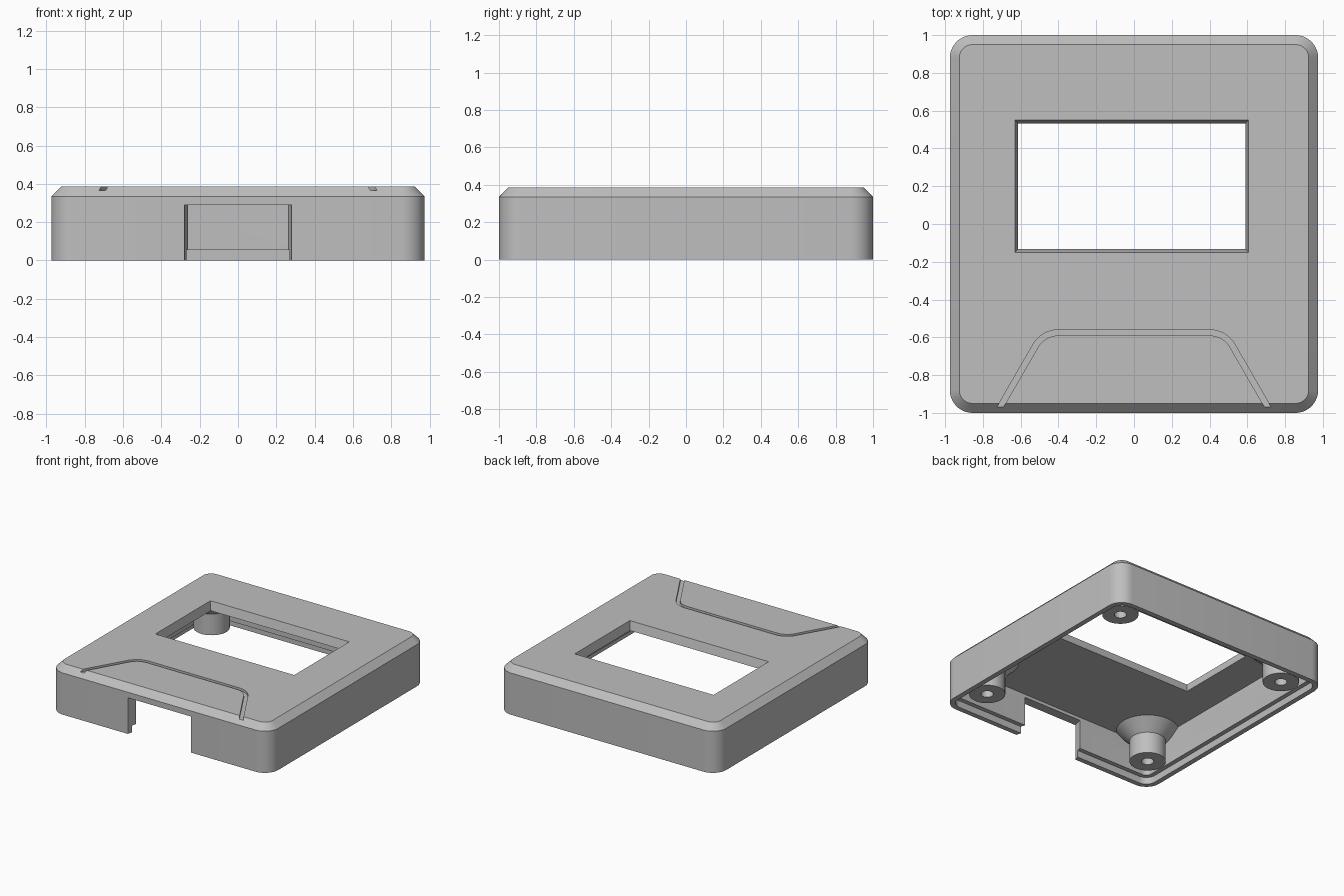
import bpy, bmesh, math
from mathutils import Vector

if "Cube" in bpy.data.objects:
    bpy.data.objects.remove(bpy.data.objects["Cube"], do_unlink=True)

WX, WY, TOP = 0.975, 1.0, 0.385     # half width, half depth, height
WALL, RIM, LEDGE, CEIL = 0.075, 0.04, 0.055, 0.315
CORNER, CHAMFER = 0.12, 0.05


def loft(name, rings):
    """Closed solid through matching rings of (points, z)."""
    bm = bmesh.new()
    loops = [[bm.verts.new((p[0], p[1], z)) for p in pts] for pts, z in rings]
    n = len(loops[0])
    for a, b in zip(loops, loops[1:]):
        for i in range(n):
            j = (i + 1) % n
            bm.faces.new((a[i], a[j], b[j], b[i]))
    bm.faces.new(loops[0][::-1])
    bm.faces.new(loops[-1])
    bmesh.ops.recalc_face_normals(bm, faces=bm.faces)
    mesh = bpy.data.meshes.new(name)
    bm.to_mesh(mesh)
    bm.free()
    ob = bpy.data.objects.new(name, mesh)
    bpy.context.collection.objects.link(ob)
    return ob


def rounded(inset, steps=10):
    """Case outline moved inwards by inset."""
    r = CORNER - inset
    pts = []
    for k, (sx, sy) in enumerate(((1, 1), (-1, 1), (-1, -1), (1, -1))):
        for i in range(steps + 1):
            a = math.pi / 2 * (k + i / steps)
            pts.append((sx * (WX - CORNER) + r * math.cos(a),
                        sy * (WY - CORNER) + r * math.sin(a)))
    return pts


def rect(hx, hy, cx=0, cy=0):
    return [(cx + sx * hx, cy + sy * hy)
            for sx, sy in ((1, 1), (-1, 1), (-1, -1), (1, -1))]


def circle(r, cx, cy, n=48):
    return [(cx + r * math.cos(math.tau * i / n),
             cy + r * math.sin(math.tau * i / n)) for i in range(n)]


def combine(target, tool, operation):
    """Apply a boolean and throw the tool away."""
    tool.hide_render = True
    mod = target.modifiers.new("cut", "BOOLEAN")
    mod.operation, mod.solver, mod.object = operation, "EXACT", tool
    bpy.context.view_layer.objects.active = target
    bpy.ops.object.modifier_apply(modifier=mod.name)
    bpy.data.objects.remove(tool, do_unlink=True)


# Outer body with chamfered top edge
case = loft("case_shell", [(rounded(0), 0), (rounded(0), TOP - CHAMFER),
                           (rounded(CHAMFER), TOP)])

# Cavity with a stepped rim; the screw posts are left standing in it
cavity = loft("cavity", [(rounded(RIM), -0.1), (rounded(RIM), LEDGE),
                         (rounded(WALL), LEDGE), (rounded(WALL), CEIL)])
posts = [(sx * 0.763, sy * 0.755) for sx in (-1, 1) for sy in (-1, 1)]
for x, y in posts:
    post = loft("post", [(circle(0.132, x, y), LEDGE), (circle(0.132, x, y), 0.225),
                         (circle(0.228, x, y), CEIL), (circle(0.228, x, y), TOP)])
    combine(cavity, post, "DIFFERENCE")
combine(case, cavity, "DIFFERENCE")

# Screw holes
for x, y in posts:
    hole = loft("hole", [(circle(0.045, x, y, 32), 0), (circle(0.045, x, y, 32), 0.27)])
    combine(case, hole, "DIFFERENCE")

# Screen window with sloping sides
window = loft("window", [(rect(0.5875, 0.315, -0.0125, 0.2), 0.245),
                         (rect(0.6325, 0.3675, -0.0125, 0.2), 0.455)])
combine(case, window, "DIFFERENCE")

# Flared connector opening in the front wall
plan = [(-0.287, -1.025), (0.287, -1.025), (0.247, -0.875), (-0.247, -0.875)]
combine(case, loft("opening", [(plan, -0.1), (plan, 0.29)]), "DIFFERENCE")

# Decorative groove: slanted line, arc, flat run, mirrored
radius, half, arc_x, flat_y = 0.14, 0.015, 0.4, -0.575
path = []       # (point, outward normal) of the right half
for i in range(9):
    a = math.radians(90 - 60 * i / 8)
    n = Vector((math.cos(a), math.sin(a)))
    path.append((Vector((arc_x, flat_y - radius)) + n * radius, n))
end, n = path[-1]
path.append((end + Vector((0.5, -0.866)) * 0.42, n))
flip = Vector((-1, 1))
path = [(p * flip, n * flip) for p, n in reversed(path)] + path
outline = [p + n * half for p, n in path] + [p - n * half for p, n in reversed(path)]
combine(case, loft("groove", [(outline, 0.366), (outline, 0.45)]), "DIFFERENCE")

# Grey plastic
grey = bpy.data.materials.new("grey_plastic")
grey.use_nodes = True
colour = (0.52, 0.52, 0.52, 1)
grey.diffuse_color = colour
grey.node_tree.nodes["Principled BSDF"].inputs["Base Color"].default_value = colour
case.data.materials.clear()
case.data.materials.append(grey)
for face in case.data.polygons:
    face.material_index = 0

bpy.ops.object.select_all(action="DESELECT")
case.select_set(True)
bpy.context.view_layer.objects.active = case
bpy.ops.object.shade_smooth_by_angle(angle=math.radians(25))
